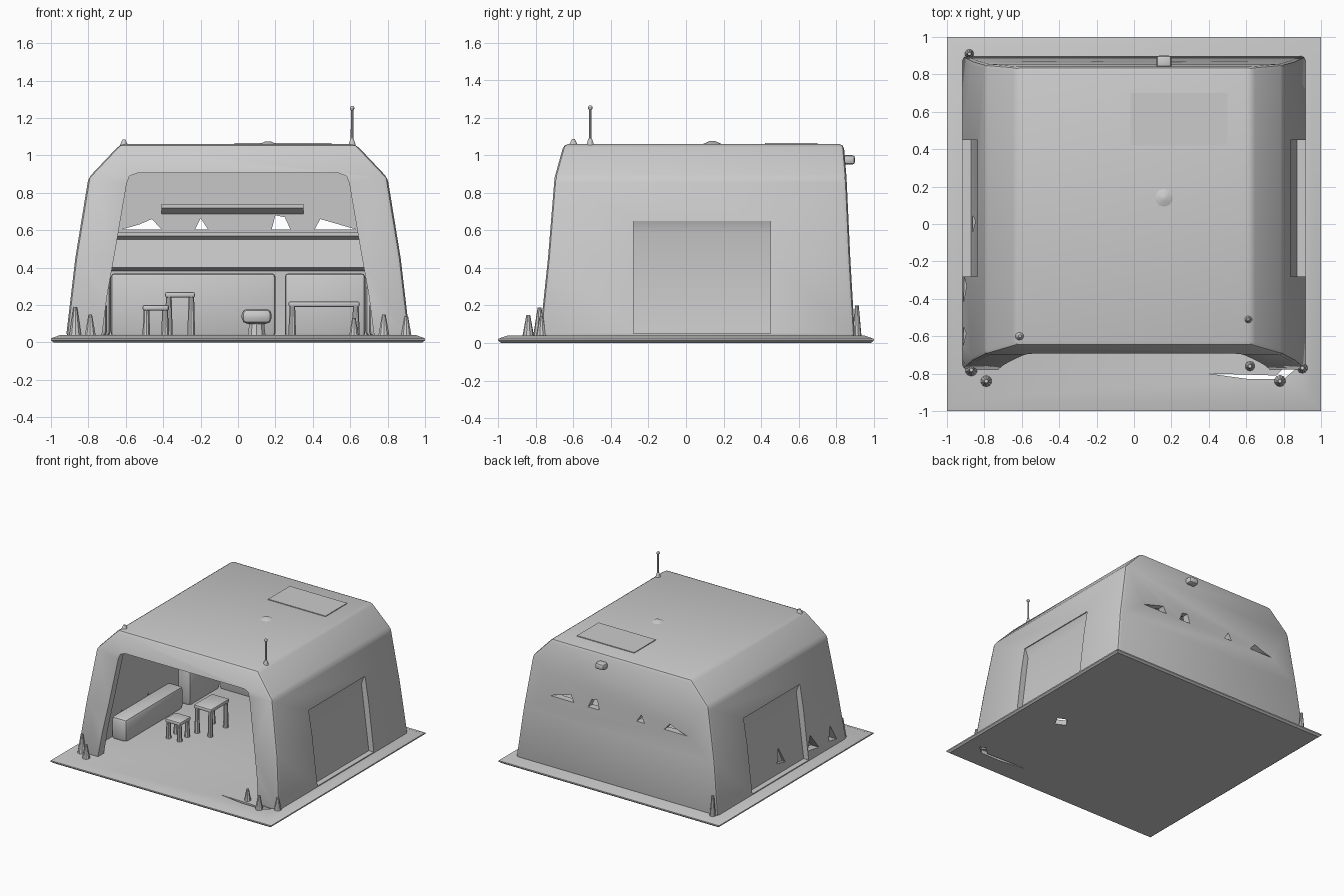
import bpy, bmesh, math
from mathutils import Vector

if "Cube" in bpy.data.objects:
    bpy.data.objects.remove(bpy.data.objects["Cube"])

grey = bpy.data.materials.new("light grey")
grey.diffuse_color = (0.6, 0.6, 0.6, 1)
grey.use_nodes = True
grey.node_tree.nodes["Principled BSDF"].inputs["Base Color"].default_value = grey.diffuse_color


def finish(name, bm, bevel=0.0, segs=2):
    bmesh.ops.recalc_face_normals(bm, faces=bm.faces)
    me = bpy.data.meshes.new(name)
    bm.to_mesh(me)
    bm.free()
    ob = bpy.data.objects.new(name, me)
    bpy.context.collection.objects.link(ob)
    me.materials.append(grey)
    if bevel:
        m = ob.modifiers.new("bevel", 'BEVEL')
        m.width, m.segments, m.limit_method = bevel, segs, 'ANGLE'
        m.angle_limit = math.radians(25)
        apply_all(ob)
    return ob


def select(ob):
    bpy.ops.object.select_all(action='DESELECT')
    ob.select_set(True)
    bpy.context.view_layer.objects.active = ob


def apply_all(ob):
    select(ob)
    for m in list(ob.modifiers):
        bpy.ops.object.modifier_apply(modifier=m.name)


def loft(name, rings, bevel=0.0):
    """Stack of rectangles: (z, half width, front y, back y)."""
    bm = bmesh.new()
    loops = [[bm.verts.new(p) for p in ((-x, a, z), (x, a, z), (x, b, z), (-x, b, z))]
             for z, x, a, b in rings]
    for lo, hi in zip(loops, loops[1:]):
        for i in range(4):
            j = (i + 1) % 4
            bm.faces.new((lo[i], lo[j], hi[j], hi[i]))
    bm.faces.new(loops[0])
    bm.faces.new(loops[-1])
    return finish(name, bm, bevel)


def prism(name, pts, axis, a, b, bevel=0.0):
    """Extrude a 2D outline along x, y or z from a to b."""
    place = {'x': lambda p, t: (t, p[0], p[1]),
             'y': lambda p, t: (p[0], t, p[1]),
             'z': lambda p, t: (p[0], p[1], t)}[axis]
    bm = bmesh.new()
    lo = [bm.verts.new(place(p, a)) for p in pts]
    hi = [bm.verts.new(place(p, b)) for p in pts]
    for i in range(len(pts)):
        j = (i + 1) % len(pts)
        bm.faces.new((lo[i], lo[j], hi[j], hi[i]))
    bm.faces.new(lo)
    bm.faces.new(hi)
    return finish(name, bm, bevel)


def box(name, x0, x1, y0, y1, z0, z1, bevel=0.0):
    return prism(name, [(x0, y0), (x1, y0), (x1, y1), (x0, y1)], 'z', z0, z1, bevel)


def rod(name, x, y, z0, z1, r0, r1):
    bm = bmesh.new()
    bmesh.ops.create_cone(bm, cap_ends=True, segments=10, radius1=r0, radius2=r1, depth=z1 - z0)
    bmesh.ops.translate(bm, verts=bm.verts, vec=Vector((x, y, (z0 + z1) / 2)))
    return finish(name, bm)


def cut(ob, cutters):
    for c in cutters:
        m = ob.modifiers.new("cut", 'BOOLEAN')
        m.operation, m.solver, m.object = 'DIFFERENCE', 'EXACT', c
    apply_all(ob)
    for c in cutters:
        bpy.data.objects.remove(c)


# Base plate with thin sloping rim and two worn holes
base = loft("base_plate", [(0.0, 0.985, -0.985, 0.985), (0.012, 1, -1, 1),
                           (0.022, 1, -1, 1), (0.04, 0.95, -0.95, 0.95)])
cut(base, [
    prism("front_gap", [(0.40, -0.80), (0.62, -0.83), (0.80, -0.83), (0.87, -0.77),
                        (0.82, -0.75), (0.76, -0.81), (0.60, -0.805)], 'z', -0.1, 0.1),
    prism("floor_gap", [(0.58, -0.10), (0.66, -0.14), (0.70, -0.06), (0.63, -0.03)], 'z', -0.1, 0.1)])

# Hut shell: tapered walls with chamfered roof edges
shell = loft("hut_shell", [(0.025, 0.92, -0.78, 0.90), (0.45, 0.87, -0.735, 0.875),
                           (0.88, 0.80, -0.70, 0.855), (1.06, 0.63, -0.65, 0.84)], 0.025)
inner = loft("inner_space", [(-0.1, 0.86, -0.71, 0.85), (0.45, 0.80, -0.67, 0.82),
                             (0.86, 0.73, -0.64, 0.80), (1.01, 0.59, -0.60, 0.79)])
half = [(0.745, -0.1), (0.70, 0.25), (0.655, 0.50), (0.595, 0.85), (0.58, 0.89), (0.54, 0.905)]
opening = prism("front_opening", half + [(-x, z) for x, z in reversed(half)], 'y', -1.1, -0.5)
cutters = [inner, opening]
# Shallow side recesses
for s in (-1, 1):
    cutters.append(prism("side_recess", [(s * x, z) for x, z in (
        (0.872, 0.05), (0.805, 0.58), (0.83, 0.65), (1.1, 0.65), (1.1, 0.05))], 'y', -0.28, 0.45))
# Broken triangular holes in the back wall
for tri in ([(-0.62, 0.605), (-0.41, 0.605), (-0.46, 0.66), (-0.53, 0.63)],
            [(-0.23, 0.605), (-0.16, 0.605), (-0.20, 0.665)],
            [(0.18, 0.605), (0.28, 0.605), (0.25, 0.67), (0.20, 0.68)],
            [(0.41, 0.605), (0.63, 0.605), (0.44, 0.66)]):
    cutters.append(prism("back_hole", tri, 'y', 0.6, 1.1))
# Holes low in the left wall
for y, z, w in ((0.0, 0.17, 0.05), (-0.35, 0.16, 0.07), (-0.60, 0.14, 0.05)):
    cutters.append(prism("left_hole", [(y - w, z - 0.06), (y + w, z - 0.04),
                                       (y + w * 0.3, z + 0.07)], 'x', -1.1, -0.7))
cut(shell, cutters)

# Thin roof panel and corner bumps
box("roof_panel", -0.02, 0.50, 0.42, 0.70, 1.055, 1.066)
rod("roof_bump_left", -0.61, -0.60, 1.04, 1.085, 0.03, 0.008)
rod("roof_bump_right", 0.16, 0.14, 1.05, 1.075, 0.07, 0.015)
box("back_lamp", 0.12, 0.20, 0.83, 0.90, 0.95, 1.0, 0.015)

# Antenna
rod("antenna_foot", 0.61, -0.51, 1.04, 1.09, 0.025, 0.009)
rod("antenna_mast", 0.61, -0.51, 1.05, 1.25, 0.008, 0.007)
bm = bmesh.new()
bmesh.ops.create_uvsphere(bm, u_segments=10, v_segments=6, radius=0.013)
bmesh.ops.translate(bm, verts=bm.verts, vec=Vector((0.61, -0.51, 1.252)))
finish("antenna_tip", bm)

# Back wall ledges and cabinets
prism("back_ledge", [(0.84, 0.38), (0.72, 0.40), (0.74, 0.55), (0.70, 0.57),
                     (0.70, 0.59), (0.83, 0.59)], 'x', -0.78, 0.78)
prism("upper_ledge", [(0.82, 0.68), (0.75, 0.72), (0.75, 0.74), (0.82, 0.74)], 'x', -0.41, 0.35)
box("cabinet_left", -0.68, 0.20, 0.73, 0.84, 0.03, 0.37, 0.02)
box("cabinet_right", 0.25, 0.68, 0.70, 0.84, 0.03, 0.37, 0.02)


# Small tables with legs
def table(name, x, y, w, d, h):
    box(name + "_top", x - w, x + w, y - d, y + d, h - 0.03, h, 0.01)
    for sx in (-1, 1):
        for sy in (-1, 1):
            rod(name + "_leg", x + sx * (w - 0.02), y + sy * (d - 0.02), 0.03, h - 0.02, 0.022, 0.016)


table("table", -0.31, 0.10, 0.08, 0.12, 0.27)
table("stool", -0.44, -0.15, 0.07, 0.07, 0.20)
table("bench", 0.46, 0.35, 0.19, 0.09, 0.22)
box("low_crate", 0.02, 0.18, 0.40, 0.55, 0.10, 0.18, 0.03)
rod("crate_foot", 0.10, 0.47, 0.03, 0.12, 0.05, 0.04)
for s in (-1, 1):
    # Rubble along the inner side walls
    box("side_bench", s * 0.70, s * 0.84, -0.45, 0.3, 0.03, 0.22, 0.03)
    box("side_cabinet", s * 0.68, s * 0.80, 0.35, 0.75, 0.03, 0.38, 0.03)

# Small posts by the corners
for x, y, h, r in ((-0.79, -0.84, 0.15, 0.032), (0.78, -0.84, 0.15, 0.032), (-0.87, -0.78, 0.19, 0.035),
                   (0.90, -0.77, 0.14, 0.03), (0.62, -0.76, 0.13, 0.028), (-0.88, 0.91, 0.20, 0.025)):
    rod("corner_post", x, y, 0.03, h, r, 0.01)

# Smooth shading with kept edges
for ob in list(bpy.context.scene.objects):
    select(ob)
    bpy.ops.object.shade_smooth_by_angle(angle=math.radians(30))
